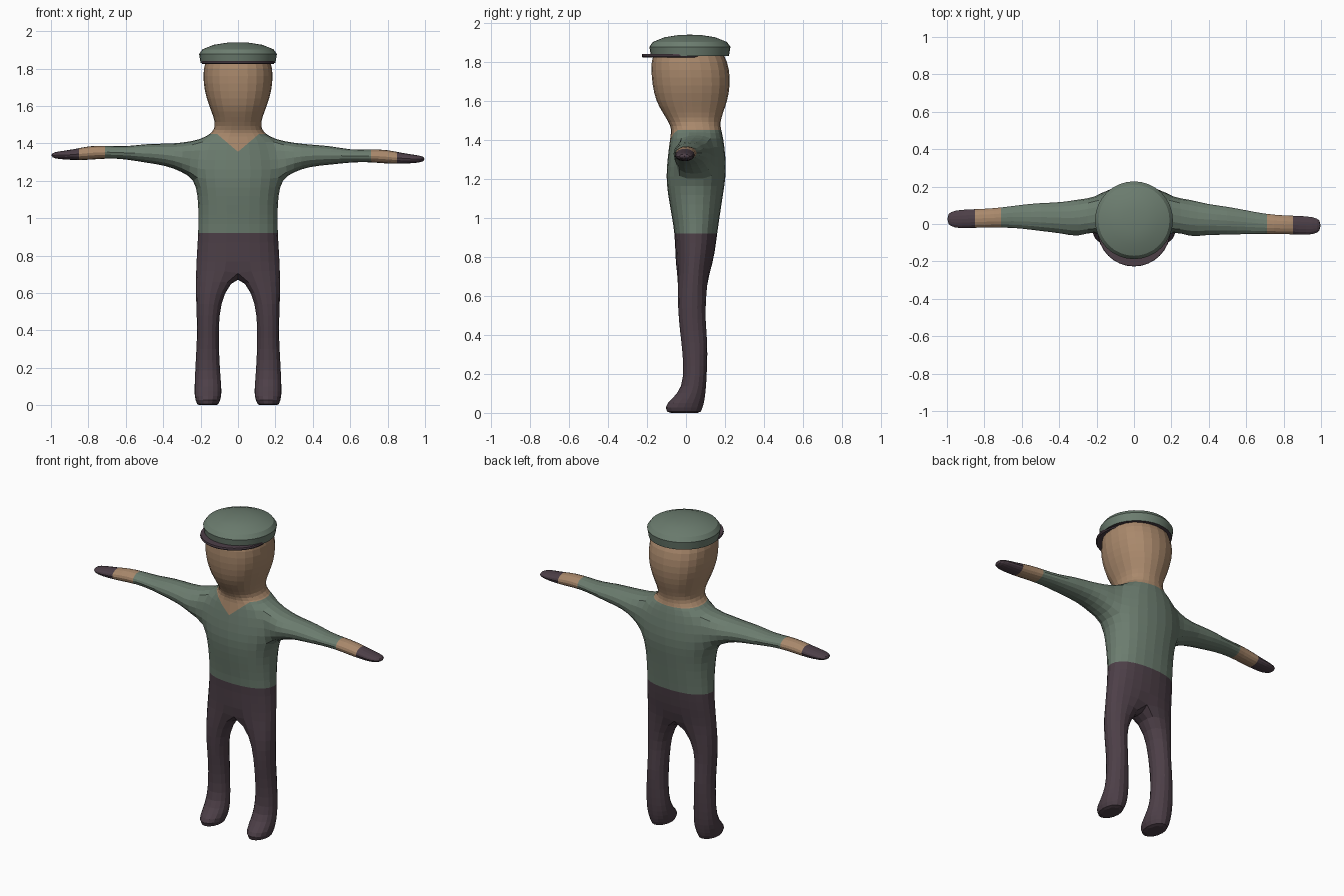
import bpy, bmesh, math
from mathutils import Vector

if "Cube" in bpy.data.objects:
    bpy.data.objects.remove(bpy.data.objects["Cube"])


def material(name, rgb):
    m = bpy.data.materials.new(name)
    m.diffuse_color = (*rgb, 1)
    m.use_nodes = True
    m.node_tree.nodes["Principled BSDF"].inputs["Base Color"].default_value = m.diffuse_color
    return m


GREEN = material("sage_green", (0.150, 0.205, 0.160))
SKIN = material("skin_tan", (0.400, 0.250, 0.150))
DARK = material("dark_plum", (0.074, 0.050, 0.064))


def oval(n, c0, c1, d0, d1, power, grow):
    """n points of a rounded box spanning c0..c1 by d0..d1, slightly enlarged for subdivision."""
    pts = []
    for k in range(n):
        a = 2 * math.pi * k / n
        c, s = round(math.cos(a), 6), round(math.sin(a), 6)
        c = math.copysign(abs(c) ** power, c) * grow
        s = math.copysign(abs(s) ** power, s) * grow
        pts.append(((c0 + c1) / 2 + c * (c1 - c0) / 2, (d0 + d1) / 2 + s * (d1 - d0) / 2))
    return pts


def bridge(bm, a, b):
    n = len(a)
    return [bm.faces.new((a[k], a[(k + 1) % n], b[(k + 1) % n], b[k])) for k in range(n)]


def finish(bm, name, mats):
    bmesh.ops.recalc_face_normals(bm, faces=bm.faces[:])
    me = bpy.data.meshes.new(name)
    bm.to_mesh(me)
    bm.free()
    ob = bpy.data.objects.new(name, me)
    bpy.context.collection.objects.link(ob)
    for m in mats:
        me.materials.append(m)
    bpy.ops.object.select_all(action='DESELECT')
    ob.select_set(True)
    bpy.context.view_layer.objects.active = ob
    return ob


# Torso, neck and head: z, half width, front y, back y
TORSO = [(.72, .225, -.05, .125), (.82, .22, -.055, .148), (.92, .213, -.058, .16),
         (1.02, .212, -.075, .175), (1.12, .215, -.093, .19), (1.21, .235, -.103, .205),
         (1.31, .235, -.095, .205), (1.42, .20, -.08, .19), (1.455, .14, -.075, .18),
         (1.49, .12, -.088, .175), (1.54, .13, -.12, .19), (1.60, .155, -.155, .213),
         (1.68, .18, -.173, .227), (1.76, .188, -.18, .224), (1.84, .18, -.175, .20),
         (1.88, .14, -.13, .15)]
# Leg: z, inner x, outer x, front y, back y
LEG = [(.60, .075, .228, -.045, .105), (.48, .10, .222, -.04, .10), (.36, .102, .22, -.025, .113),
       (.24, .098, .228, -.013, .11), (.13, .09, .233, -.02, .105), (.07, .085, .235, -.075, .098),
       (.03, .09, .232, -.12, .09), (-.02, .115, .21, -.085, .07)]
# Arm: x, front y, back y, bottom z, top z
ARM = [(.30, -.075, .135, 1.245, 1.405), (.38, -.06, .11, 1.275, 1.395), (.50, -.06, .095, 1.285, 1.388),
       (.60, -.055, .075, 1.298, 1.365), (.70, -.055, .055, 1.30, 1.37), (.80, -.055, .047, 1.29, 1.368),
       (.88, -.058, .045, 1.29, 1.348), (.96, -.06, .04, 1.295, 1.338), (1.0, -.035, .02, 1.305, 1.328)]

bm = bmesh.new()
rings = [[bm.verts.new((x, y, z)) for x, y in oval(12, -w, w, y0, y1, .85, 1.035)]
         for z, w, y0, y1 in TORSO]
for lo, hi in zip(rings, rings[1:]):
    bridge(bm, lo, hi)
bm.faces.new(rings[-1])

# Arms grow out of a 2 x 2 face opening at each shoulder
for s, (front, mid, back), dy, dz in ((1, (11, 0, 1), 0, 0), (-1, (7, 6, 5), .035, .02)):
    L, M, H = rings[5:8]
    prev = [M[back], H[back], H[mid], H[front], M[front], L[front], L[mid], L[back]]
    bm.verts.remove(M[mid])
    for x, y0, y1, z0, z1 in ARM:
        t = min(1, max(0, (x - .3) / .35))
        ring = [bm.verts.new((s * x, y + dy * t, z + dz * t))
                for y, z in oval(8, y0, y1, z0, z1, .95, 1.07)]
        bridge(bm, prev, ring)
        prev = ring
    bm.faces.new(prev)

# Legs split the lowest torso ring at a crotch point
crotch = bm.verts.new((0, .035, .70))
for s, order in ((1, (0, 1, 2, 3, None, 9, 10, 11)), (-1, (6, 5, 4, 3, None, 9, 8, 7))):
    prev = [crotch if i is None else rings[0][i] for i in order]
    for z, xi, xo, y0, y1 in LEG:
        ring = [bm.verts.new((s * x, y, z)) for x, y in oval(8, xi, xo, y0, y1, .95, 1.07)]
        bridge(bm, prev, ring)
        prev = ring
    bm.faces.new(prev)

body = finish(bm, "body", [GREEN, SKIN, DARK])
body.modifiers.new("round", 'SUBSURF').levels = 1
bpy.ops.object.modifier_apply(modifier="round")

# Cut the clothing borders into the body, then colour by region
bm = bmesh.new()
bm.from_mesh(body.data)
for v in bm.verts:
    v.co.z = max(v.co.z, 0)


def cut(point, normal, inside):
    faces = [f for f in bm.faces if inside(f.calc_center_median())]
    geom = set(faces)
    for f in faces:
        geom.update(f.edges)
        geom.update(f.verts)
    bmesh.ops.bisect_plane(bm, geom=list(geom), dist=1e-4, plane_co=point, plane_no=normal)


WAIST, COLLAR, V_LOW, V_SLOPE = .92, 1.45, 1.355, .85
CUFF, GLOVE = .71, .85
cut((0, 0, WAIST), (0, 0, 1), lambda c: True)
cut((0, 0, COLLAR), (0, 0, 1), lambda c: True)
for s in (1, -1):
    cut((0, 0, V_LOW), Vector((-s * V_SLOPE, 0, 1)),
        lambda c: c.y < .06 and s * c.x > -.01 and abs(c.x) < .2 and 1.3 < c.z < 1.5)
    for x in (CUFF, GLOVE):
        cut((s * x, 0, 0), (1, 0, 0), lambda c: True)
for f in bm.faces:
    c = f.calc_center_median()
    ax = abs(c.x)
    if c.z < WAIST or ax > GLOVE:
        f.material_index = 2
    elif ax > CUFF or c.z > COLLAR or (c.y < .05 and ax < .2 and c.z > V_LOW + V_SLOPE * ax):
        f.material_index = 1
    else:
        f.material_index = 0
    f.smooth = False
bm.to_mesh(body.data)
bm.free()


def lathe(name, profile, cy, mats):
    """Round part from (radius, z) pairs, closed at both ends."""
    bm = bmesh.new()
    rs = [[bm.verts.new((x, y + cy, z)) for x, y in oval(32, -r, r, -r, r, 1, 1)] for r, z in profile]
    for a, b in zip(rs, rs[1:]):
        bridge(bm, a, b)
    bm.faces.new(rs[0])
    bm.faces.new(rs[-1])
    ob = finish(bm, name, mats)
    bpy.ops.object.shade_smooth_by_angle(angle=math.radians(25))
    return ob


# Flat round cap with a dark underside
cap = lathe("cap", [(.20, 1.83), (.208, 1.878), (.19, 1.903), (.13, 1.927), (.06, 1.938), (.01, 1.94)],
            .02, [GREEN, DARK])
for p in cap.data.polygons:
    p.material_index = 1 if p.normal.z < -.9 else 0

# Visor: thin disc sticking out at the front below the cap
lathe("cap_visor", [(.19, 1.824), (.195, 1.83), (.193, 1.84)], -.032, [DARK])
